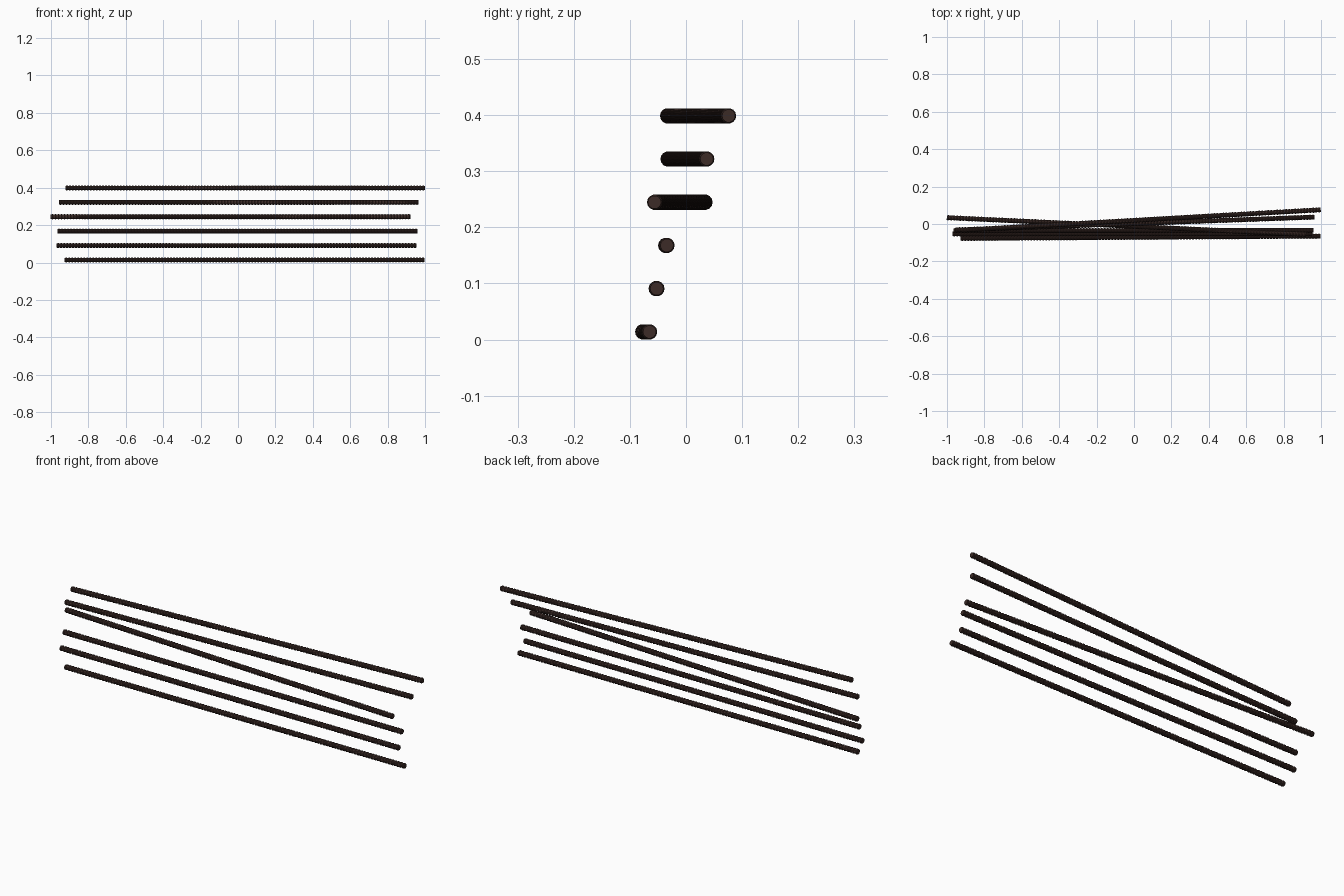
import bpy, bmesh, math

default = bpy.data.objects.get("Cube")
if default:
    bpy.data.objects.remove(default, do_unlink=True)

LENGTH = 1.924
CORE, RIB = 0.0118, 0.0138
RIBS, SIDES = 120, 14

# Dark rusted steel
steel = bpy.data.materials.new("dark rusted steel")
steel.use_nodes = True
colour = (0.045, 0.024, 0.020, 1)
steel.diffuse_color = colour
bsdf = steel.node_tree.nodes["Principled BSDF"]
bsdf.inputs["Base Color"].default_value = colour
bsdf.inputs["Roughness"].default_value = 0.7


def ribbed_bar_mesh():
    """Lathe a bar along x with evenly spaced raised ribs."""
    pitch = LENGTH / RIBS
    profile = [(-LENGTH / 2, CORE)]
    for i in range(RIBS):
        start = -LENGTH / 2 + i * pitch
        profile += [(start + pitch * t, r) for t, r in
                    ((0.2, CORE), (0.35, RIB), (0.65, RIB), (0.8, CORE))]
    profile.append((LENGTH / 2, CORE))

    bm = bmesh.new()
    angles = [math.tau * k / SIDES for k in range(SIDES)]
    rings = [[bm.verts.new((x, r * math.cos(a), r * math.sin(a))) for a in angles]
             for x, r in profile]
    for a, b in zip(rings, rings[1:]):
        for k in range(SIDES):
            n = (k + 1) % SIDES
            bm.faces.new((a[k], a[n], b[n], b[k]))
    bm.faces.new(rings[0])
    bm.faces.new(rings[-1])
    bmesh.ops.recalc_face_normals(bm, faces=bm.faces[:])
    mesh = bpy.data.meshes.new("ribbed_bar")
    bm.to_mesh(mesh)
    bm.free()
    mesh.materials.append(steel)
    return mesh


# Six loose bars, bottom to top: centre x, left-end y, right-end y
bars = [
    (0.035, -0.077, -0.065),
    (-0.008, -0.053, -0.052),
    (-0.003, -0.036, -0.034),
    (-0.040, 0.034, -0.056),
    (0.004, -0.032, 0.037),
    (0.038, -0.033, 0.076),
]
bar_mesh = ribbed_bar_mesh()
for i, (x, y0, y1) in enumerate(bars):
    bar = bpy.data.objects.new(f"steel_bar_{i + 1}", bar_mesh)
    bpy.context.collection.objects.link(bar)
    bar.location = (x, (y0 + y1) / 2, RIB + i * 0.077)
    bar.rotation_euler.z = math.asin((y1 - y0) / LENGTH)
